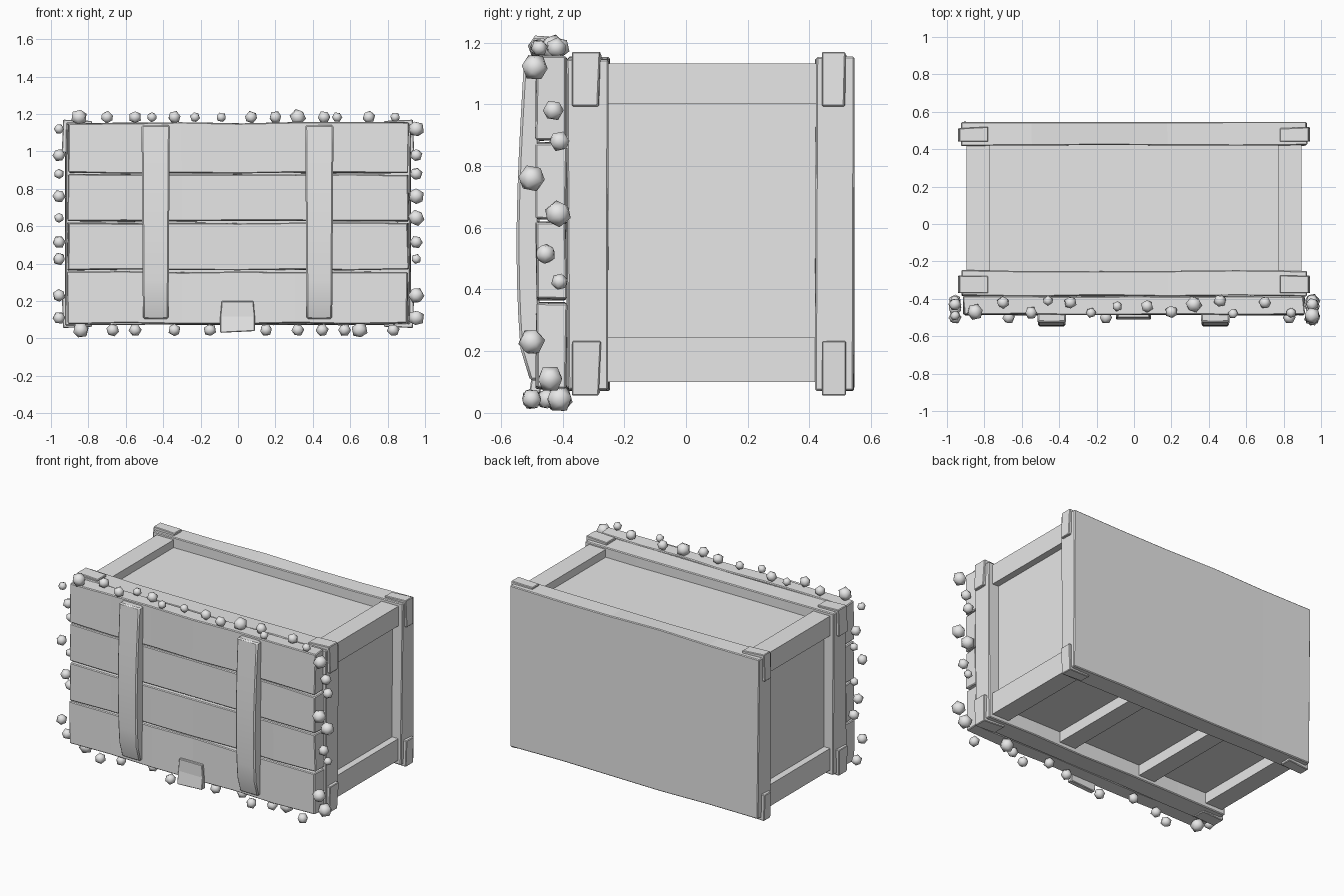
import bpy
import bmesh
import math
import random
from mathutils import Vector

random.seed(4)

default_cube = bpy.data.objects.get("Cube")
if default_cube:
    bpy.data.objects.remove(default_cube, do_unlink=True)

# One plain grey for the whole model
grey = bpy.data.materials.new("plain_grey")
grey.use_nodes = True
colour = (0.8, 0.8, 0.8, 1)
grey.diffuse_color = colour
for node in grey.node_tree.nodes:
    if node.type == 'BSDF_PRINCIPLED':
        node.inputs["Base Color"].default_value = colour


def finish(name, bm, smooth=False, bevel=0):
    mesh = bpy.data.meshes.new(name)
    bmesh.ops.recalc_face_normals(bm, faces=bm.faces)
    for face in bm.faces:
        face.smooth = smooth
    bm.to_mesh(mesh)
    bm.free()
    mesh.materials.append(grey)
    obj = bpy.data.objects.new(name, mesh)
    bpy.context.collection.objects.link(obj)
    if bevel:
        mod = obj.modifiers.new("worn_edges", 'BEVEL')
        mod.width = bevel
        mod.segments = 1
        mod.limit_method = 'ANGLE'
    return obj


def box_mesh(low, high, cuts=0, axis=0):
    """Box between two corners, sliced evenly along one axis."""
    bm = bmesh.new()
    bmesh.ops.create_cube(bm, size=1)
    low, high = Vector(low), Vector(high)
    for v in bm.verts:
        v.co = Vector([low[i] + (v.co[i] + 0.5) * (high[i] - low[i]) for i in range(3)])
    normal = Vector((0, 0, 0))
    normal[axis] = 1
    for i in range(cuts):
        point = low.lerp(high, (i + 1) / (cuts + 1))
        geom = bm.verts[:] + bm.edges[:] + bm.faces[:]
        bmesh.ops.bisect_plane(bm, geom=geom, plane_co=point, plane_no=normal)
    return bm


def box(name, low, high):
    return finish(name, box_mesh(low, high))


def worn_board(name, low, high, wobble, cuts=4):
    """Long board along x with slightly uneven faces."""
    bm = box_mesh(low, high, cuts)
    for v in bm.verts:
        v.co += Vector([random.uniform(-w, w) for w in wobble])
    return finish(name, bm, bevel=0.005)


# Recessed body panels and the rails running front to back
box("body_panels", (-0.85, -0.28, 0.17), (0.85, 0.45, 1.08))
for side, label in ((-1, "right"), (1, "left")):
    x0, x1 = sorted((side * 0.77, side * 0.895))
    box(label + "_top_rail", (x0, -0.28, 1.0), (x1, 0.45, 1.132))
    box(label + "_bottom_rail", (x0, -0.28, 0.1), (x1, 0.45, 0.245))
    centre = side * 0.31
    box(label + "_bottom_beam", (centre - 0.06, -0.28, 0.1), (centre + 0.06, 0.45, 0.2))

# Solid end boards closing the body
worn_board("back_board", (-0.92, 0.42, 0.075), (0.92, 0.545, 1.15), (0.008, 0.003, 0.006))
worn_board("front_board", (-0.92, -0.385, 0.075), (0.92, -0.25, 1.15), (0.006, 0.004, 0.005))

# Angled metal plates wrapped around the corners of both end boards
for end, y0, y1 in (("front", -0.37, -0.28), ("back", 0.44, 0.515)):
    for sx, side in ((-1, "right"), (1, "left")):
        for sz, level in ((-1, "bottom"), (1, "top")):
            bm = bmesh.new()
            mid = 0.613
            outline = [(0.78, 0.5), (0.78, 0.55), (0.935, 0.557),
                       (0.942, 0.38), (0.89, 0.38), (0.89, 0.5)]
            ring = [bm.verts.new((sx * x, y0, mid + sz * z)) for x, z in outline]
            face = bm.faces.new(ring)
            moved = bmesh.ops.extrude_face_region(bm, geom=[face])["geom"]
            for v in moved:
                if isinstance(v, bmesh.types.BMVert):
                    v.co.y = y1 + random.uniform(-0.006, 0.006)
            finish(f"{end}_{level}_{side}_corner_plate", bm, bevel=0.004)

# Four planks across the lid
seams = [0.075, 0.362, 0.622, 0.88, 1.158]
for i in range(4):
    worn_board(f"lid_plank_{i + 1}", (-0.91, -0.485, seams[i] + 0.005),
               (0.91, -0.388, seams[i + 1] - 0.005), (0.006, 0.004, 0.004), 5)

# Bowed straps over the planks
for x, label in ((-0.44, "right"), (0.435, "left")):
    bm = box_mesh((x - 0.072, -0.525, 0.105), (x + 0.072, -0.475, 1.14), 9, 2)
    for v in bm.verts:
        t = min(1, max(0, (v.co.z - 0.105) / 1.035))
        if v.co.y < -0.5:
            v.co.y -= 0.024 * math.sin(math.pi * t ** 0.8)
            if t < 0.01:
                v.co.y += 0.02
        v.co.x += (v.co.x - x) * 0.1 * (t - 0.5)
    strap = finish(label + "_strap", bm, bevel=0.008)
    bpy.ops.object.select_all(action='DESELECT')
    strap.select_set(True)
    bpy.context.view_layer.objects.active = strap
    bpy.ops.object.shade_smooth_by_angle(angle=math.radians(30))

# Clasp plate hanging over the lower edge
bm = box_mesh((-0.095, -0.5, 0.035), (0.09, -0.465, 0.2), 1, 2)
for v in bm.verts:
    if v.co.z < 0.1:
        v.co.y -= 0.012
        v.co.z += 0.05 * v.co.x
    elif v.co.z > 0.15:
        v.co.x *= 0.92
finish("clasp_plate", bm, bevel=0.004)


# Faceted beads around the rim of the lid
def bead(name, place, radius):
    bm = bmesh.new()
    bmesh.ops.create_icosphere(bm, subdivisions=1, radius=radius)
    obj = finish(name, bm, smooth=True)
    obj.location = place
    obj.rotation_euler = [random.uniform(0, math.pi) for _ in range(3)]


SMALL, MEDIUM, LARGE = 0.028, 0.035, 0.045
top_x = [-0.85, -0.7, -0.55, -0.46, -0.34, -0.23, -0.09, 0.07, 0.2, 0.32, 0.46, 0.53, 0.7, 0.84]
top_y = [-0.47, -0.42, -0.475, -0.41, -0.42, -0.475, -0.44, -0.44, -0.47, -0.43, -0.41, -0.48, -0.42, -0.475]
top_r = [LARGE, MEDIUM, MEDIUM, SMALL, MEDIUM, SMALL, SMALL,
         MEDIUM, MEDIUM, LARGE, MEDIUM, SMALL, MEDIUM, SMALL]
for x, y, r in zip(top_x, top_y, top_r):
    bead("top_bead", (x, y, 1.183), r)

side_z = [1.12, 0.98, 0.88, 0.76, 0.645, 0.515, 0.425, 0.23, 0.11]
side_y = [-0.49, -0.43, -0.41, -0.5, -0.415, -0.455, -0.41, -0.5, -0.44]
left_r = [LARGE, MEDIUM, MEDIUM, LARGE, LARGE, MEDIUM, SMALL, LARGE, LARGE]
right_r = [SMALL, MEDIUM, SMALL, MEDIUM, SMALL, MEDIUM, MEDIUM, MEDIUM, MEDIUM]
for z, y, rl, rr in zip(side_z, side_y, left_r, right_r):
    bead("left_bead", (0.953, y, z), rl)
    bead("right_bead", (-0.957, y, z), rr)

bottom_x = [-0.84, -0.67, -0.55, -0.34, -0.15, 0.15, 0.32, 0.45, 0.57, 0.65, 0.83]
for i, x in enumerate(bottom_x):
    r = LARGE if i in (0, 9) else MEDIUM
    bead("bottom_bead", (x, (-0.41, -0.5, -0.45)[i % 3], 0.045), r)
